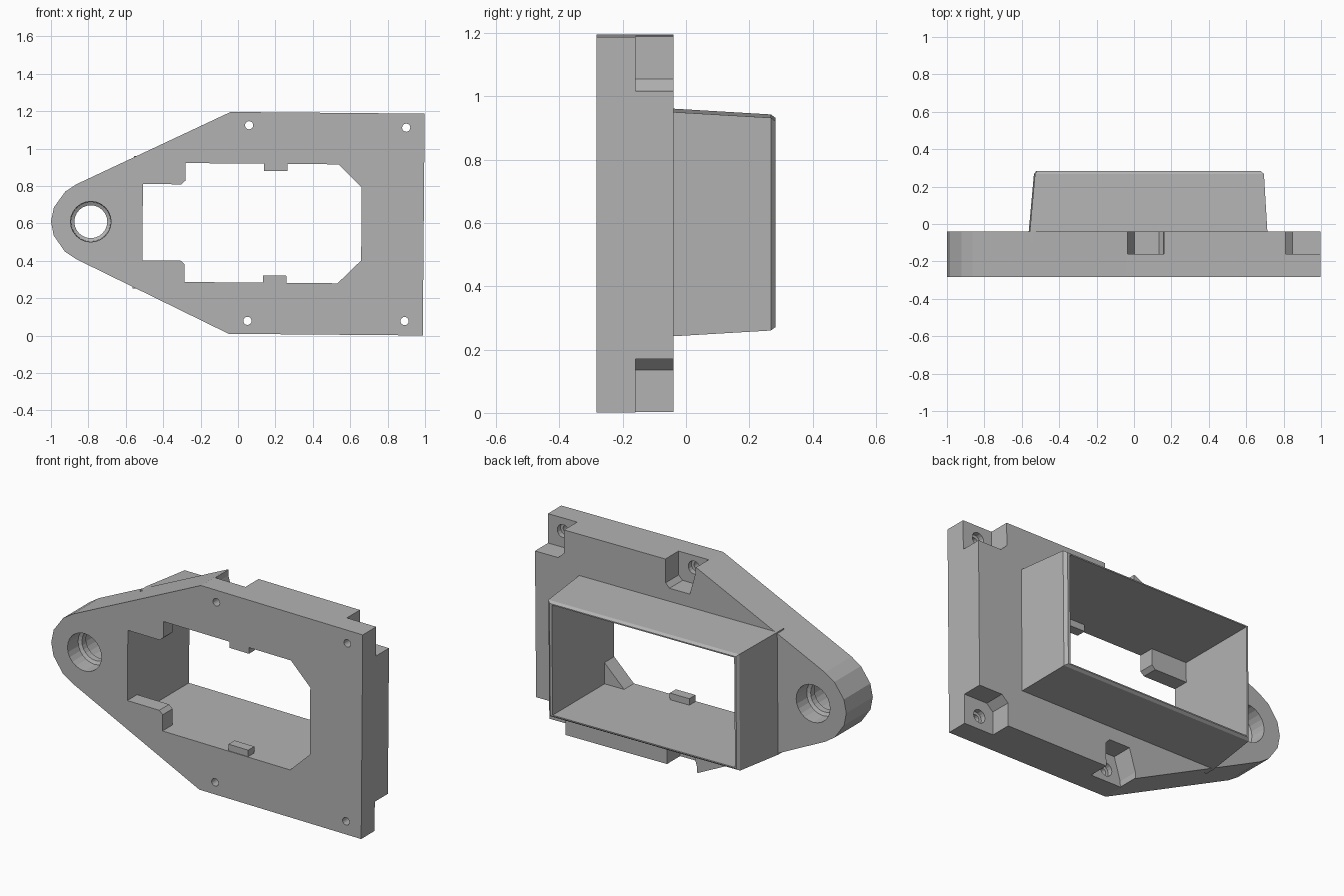
import bpy, bmesh, math

if "Cube" in bpy.data.objects:
    bpy.data.objects.remove(bpy.data.objects["Cube"])

Y0, Y1, FLOOR, TIP = -0.283, -0.04, -0.16, 0.283   # front, plate back, pocket floor, rim

grey = bpy.data.materials.new("plain grey")
grey.diffuse_color = (0.45, 0.45, 0.45, 1)
grey.use_nodes = True
grey.node_tree.nodes["Principled BSDF"].inputs["Base Color"].default_value = grey.diffuse_color


def loft(name, rings):
    """Solid from rings of (y, [(x, z), ...]) with equal point counts."""
    bm = bmesh.new()
    loops = [[bm.verts.new((x, y, z)) for x, z in pts] for y, pts in rings]
    n = len(loops[0])
    bm.faces.new(loops[0])
    bm.faces.new(loops[-1][::-1])
    for a, b in zip(loops, loops[1:]):
        for i in range(n):
            j = (i + 1) % n
            bm.faces.new((a[i], b[i], b[j], a[j]))
    bmesh.ops.recalc_face_normals(bm, faces=bm.faces)
    me = bpy.data.meshes.new(name)
    bm.to_mesh(me)
    bm.free()
    me.materials.append(grey)
    ob = bpy.data.objects.new(name, me)
    bpy.context.collection.objects.link(ob)
    return ob


def prism(name, pts, ya, yb):
    return loft(name, [(ya, pts), (yb, pts)])


def mirrored(half):
    """Close an upper half profile by mirroring it below z = 0."""
    return half + [(x, -z) for x, z in reversed(half) if abs(z) > 1e-6]


def rect(x0, x1, h):
    return [(x0, h), (x1, h), (x1, -h), (x0, -h)]


def circle(x, z, r, n):
    return [(x + r * math.cos(2 * math.pi * i / n), z + r * math.sin(2 * math.pi * i / n))
            for i in range(n)]


def boolean(target, tool, op="DIFFERENCE"):
    m = target.modifiers.new(op, "BOOLEAN")
    m.operation, m.object, m.solver = op, tool, "EXACT"
    dg = bpy.context.evaluated_depsgraph_get()
    me = bpy.data.meshes.new_from_object(target.evaluated_get(dg))
    target.modifiers.clear()
    target.data = me
    bpy.data.objects.remove(tool)


# mounting plate with rounded eye end
outline = mirrored([(-1, 0.0), (-0.985, 0.075), (-0.925, 0.16), (-0.865, 0.2),
                    (-0.045, 0.593), (0.993, 0.593)])
body = prism("bezel_plate", outline, Y0, Y1)

# tapered collar behind the plate
collar = loft("collar", [(-0.1, rect(-0.56, 0.71, 0.354)), (Y1, rect(-0.56, 0.71, 0.354)),
                         (0.268, rect(-0.532, 0.692, 0.336)), (TIP, rect(-0.52, 0.675, 0.325))])
boolean(body, collar, "UNION")

# opening: shaped at the front, plain rectangle behind
front_shape = mirrored([(-0.51, 0.204), (-0.305, 0.204), (-0.283, 0.224), (-0.283, 0.318),
                        (0.535, 0.318), (0.66, 0.195)])
boolean(body, prism("back_cut", rect(-0.51, 0.66, 0.318), Y0 + 0.09, 0.4))
boolean(body, prism("front_cut", front_shape, -0.4, Y0 + 0.12))

# eye hole with a recess on each side, leaving a lip in the middle
ex, ez = -0.787, 0.0
boolean(body, loft("eye_cut", [
    (y, circle(ex, ez, r, 24)) for y, r in
    [(-0.4, 0.112), (-0.19, 0.106), (-0.18, 0.088), (-0.143, 0.088), (-0.133, 0.106), (0.1, 0.112)]]))

# screw pockets, holes and seats, top and bottom
corner = [(0.805, 0.7), (0.805, 0.46), (0.845, 0.423), (1.1, 0.423), (1.1, 0.7)]
middle = [(-0.04, 0.7), (-0.038, 0.56), (0.0, 0.43), (0.13, 0.43), (0.155, 0.455), (0.155, 0.7)]
for s in (1, -1):
    for pocket, hx, hz in ((corner, 0.895, 0.517), (middle, 0.055, 0.523)):
        boolean(body, prism("pocket_cut", [(x, s * z) for x, z in pocket], FLOOR, 0.2))
        boolean(body, loft("screw_cut", [(y, circle(hx, s * hz, r, 16)) for y, r in
                [(-0.4, 0.022), (FLOOR - 0.03, 0.022), (FLOOR - 0.03 + 0.001, 0.038), (-0.1, 0.038)]]))

# small tabs on the upper and lower edges of the opening
tabs = [prism("upper_tab" if s > 0 else "lower_tab",
              [(0.137, s * 0.28), (0.263, s * 0.28), (0.263, s * 0.33), (0.137, s * 0.33)],
              Y0 + 0.004, Y0 + 0.06) for s in (1, -1)]

# the whole part sits slightly tilted in its frame
for ob in [body] + tabs:
    ob.location.z = 0.602
    ob.rotation_euler.y = 0.0085
